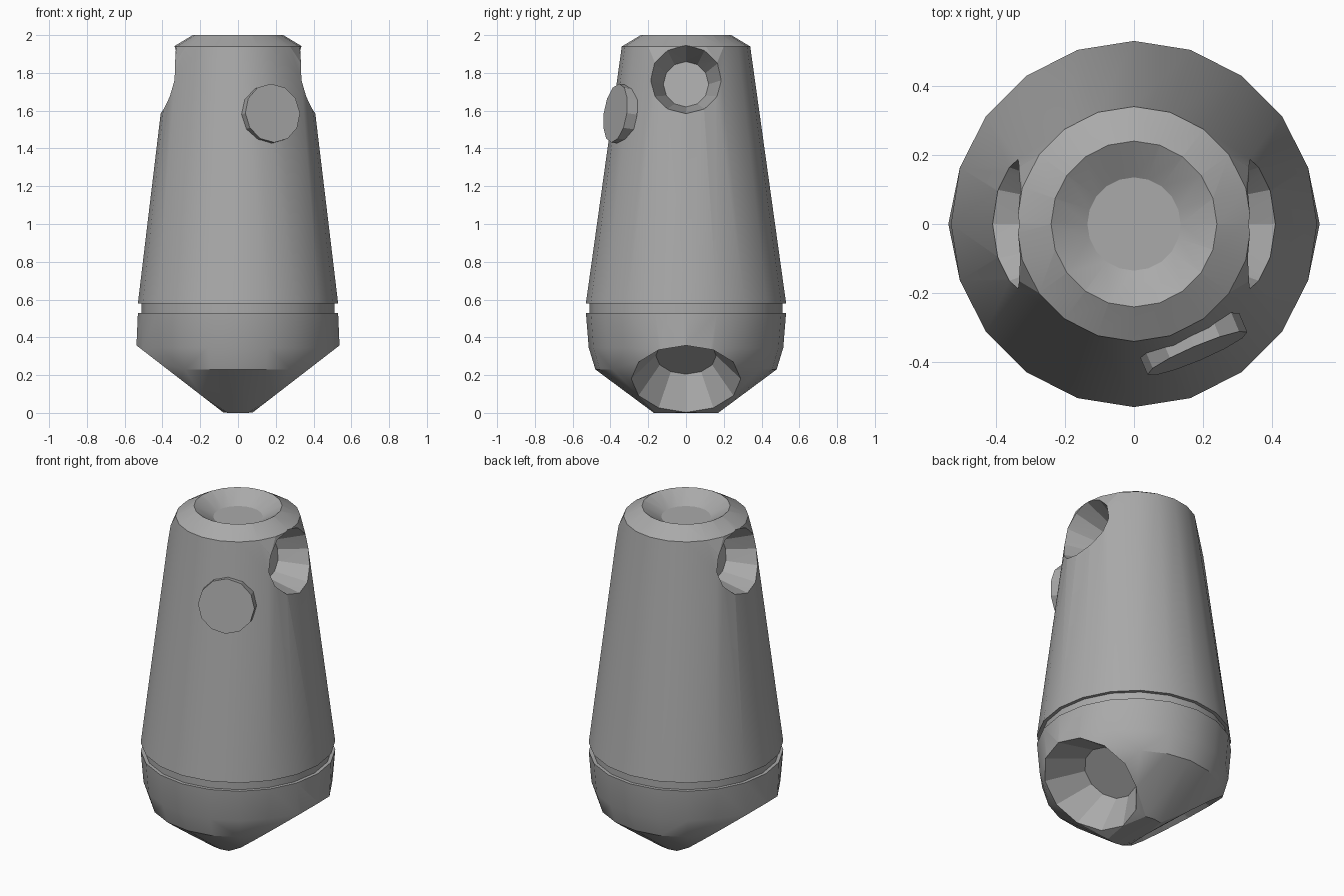
import bpy, bmesh
from math import sin, cos, pi, radians, sqrt
from mathutils import Vector, Matrix

if "Cube" in bpy.data.objects:
    bpy.data.objects.remove(bpy.data.objects["Cube"], do_unlink=True)

grey = bpy.data.materials.new("plain_grey")
grey.use_nodes = True
grey.diffuse_color = (0.4, 0.4, 0.4, 1)
grey.node_tree.nodes["Principled BSDF"].inputs["Base Color"].default_value = grey.diffuse_color


def make(name, bm):
    bmesh.ops.recalc_face_normals(bm, faces=bm.faces)
    mesh = bpy.data.meshes.new(name)
    bm.to_mesh(mesh)
    bm.free()
    mesh.materials.append(grey)
    obj = bpy.data.objects.new(name, mesh)
    bpy.context.collection.objects.link(obj)
    return obj


def circle(sides):
    return [(cos(2 * pi * i / sides), sin(2 * pi * i / sides)) for i in range(sides)]


def rings(profile):
    return [Vector((r * c, r * s, z)) for r, z in profile for c, s in circle(20)]


def tilted_ring(centre, up, r_up, r_side):
    """Twelve points around centre, spread along up and along y."""
    return [centre + up * (r_up * c) + Vector((0, r_side * s, 0)) for c, s in circle(12)]


def skin(name, points):
    """Tight convex skin around rings of points, with flat areas merged."""
    bm = bmesh.new()
    for p in points:
        bm.verts.new(p)
    bmesh.ops.convex_hull(bm, input=bm.verts)
    loose = [v for v in bm.verts if not v.link_faces]
    bmesh.ops.delete(bm, geom=loose, context="VERTS")
    bmesh.ops.dissolve_limit(bm, angle_limit=radians(0.5), verts=bm.verts, edges=bm.edges)
    return make(name, bm)


def frustum(name, base, axis, r_base, r_end, length, sides=12):
    """Capped cone that starts at base and runs along axis."""
    axis = Vector(axis).normalized()
    place = Matrix.Translation(Vector(base) + axis * length / 2) @ axis.to_track_quat("Z", "Y").to_matrix().to_4x4()
    bm = bmesh.new()
    bmesh.ops.create_cone(bm, cap_ends=True, segments=sides, radius1=r_base,
                          radius2=r_end, depth=length, matrix=place)
    return make(name, bm)


def activate(obj):
    bpy.ops.object.select_all(action="DESELECT")
    obj.select_set(True)
    bpy.context.view_layer.objects.active = obj


def cut(obj, cutter):
    mod = obj.modifiers.new("cut", "BOOLEAN")
    mod.operation = "DIFFERENCE"
    mod.solver = "EXACT"
    mod.object = cutter
    activate(obj)
    bpy.ops.object.modifier_apply(modifier=mod.name)
    bpy.data.objects.remove(cutter, do_unlink=True)


def hollow(obj, floor, rim):
    """Cut a flaring hollow from a floor ring out through a rim ring."""
    beyond = [f + (r - f) * 1.6 for f, r in zip(floor, rim)]
    cut(obj, skin("hollow_cutter", floor + beyond))


def smooth(obj):
    activate(obj)
    bpy.ops.object.shade_smooth_by_angle(angle=radians(19.5))


# Tapered upper body, swelling slightly around the two side sockets
points = rings([(0.53, 0.58), (0.34, 1.94), (0.24, 2.0)])
for c, s in circle(12):
    if s < 0.6:
        y, z = 0.19 * c, 1.765 + 0.18 * s
        wall = 0.53 - 0.14 * (z - 0.58) + 0.02
        x = sqrt(wall ** 2 - y ** 2)
        points += [Vector((x, y, z)), Vector((-x, y, z))]
body = skin("upper_body", points)

# Dished top
cut(body, frustum("dish_cutter", (0, 0, 1.935), (0, 0, 1), 0.135, 0.3212, 0.115, 20))

# Side sockets, square to the sloping wall
for side in (1, -1):
    up = Vector((side * -0.2, 0, 1))
    floor = tilted_ring(Vector((side * 0.18, 0, 1.74)), up, 0.12, 0.12)
    rim = tilted_ring(Vector((side * 0.368, 0, 1.765)), up, 0.18, 0.2)
    hollow(body, floor, rim)
smooth(body)

# Recessed seam between the upper body and the base
smooth(frustum("seam_band", (0, 0, 0.5), (0, 0, 1), 0.51, 0.51, 0.1, 20))

# Base, sliced to a flat slanting rim on each side for the thrusters
points = rings([(0.17, 0), (0.48, 0.23), (0.515, 0.345), (0.53, 0.53)])
thrusters = []
for side in (1, -1):
    axis = Vector((side * 0.61, 0, -0.79)).normalized()
    up = Vector((side * 0.79, 0, 0.61)).normalized()
    centre = Vector((side * 0.308, 0, 0.18))
    rim = tilted_ring(centre, up, 0.29, 0.29)
    floor = tilted_ring(Vector((side * 0.168, 0, 0.303)), up, 0.16, 0.16)
    thrusters.append((floor, rim))
    points = [p for p in points if (p - centre).dot(axis) < 0.001] + rim
base = skin("base", points)

# Thruster hollows, aimed down and outwards
for floor, rim in thrusters:
    hollow(base, floor, rim)
smooth(base)

# Round lens standing proud of the front, off to one side
turn = radians(23)
out = Vector((sin(turn), -cos(turn), 0.14)).normalized()
centre = Vector((0.172, -0.347, 1.583))
smooth(frustum("front_lens", centre - out * 0.03, out, 0.157, 0.157, 0.06))
